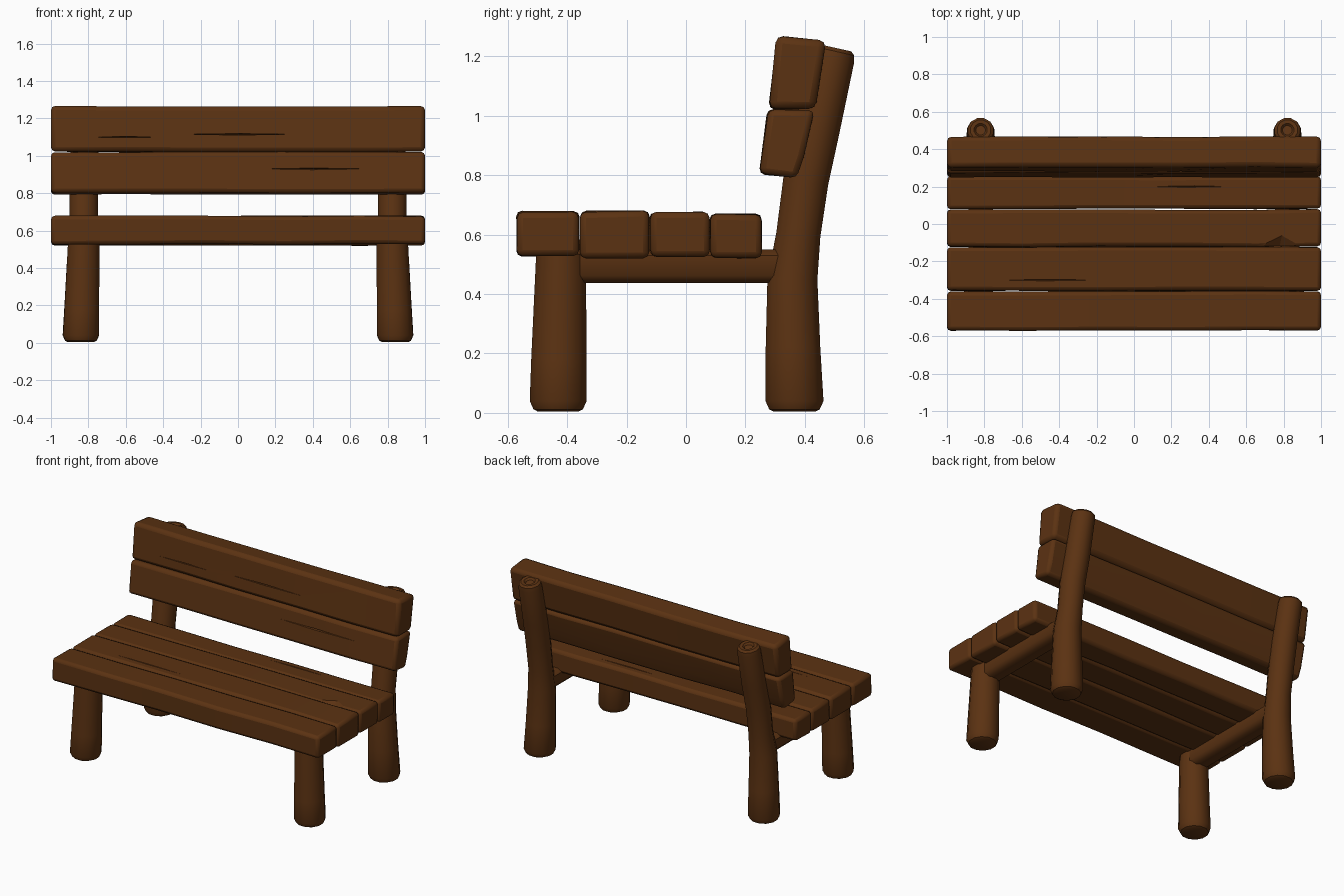
import bpy, bmesh, math, random
from mathutils import Vector

if "Cube" in bpy.data.objects:
    bpy.data.objects.remove(bpy.data.objects["Cube"])
random.seed(4)

wood = bpy.data.materials.new("brown wood")
wood.diffuse_color = (0.105, 0.032, 0.006, 1)
wood.use_nodes = True
wood.node_tree.nodes["Principled BSDF"].inputs["Base Color"].default_value = wood.diffuse_color


def finish(name, bm):
    bmesh.ops.recalc_face_normals(bm, faces=bm.faces)
    me = bpy.data.meshes.new(name)
    bm.to_mesh(me)
    bm.free()
    me.materials.append(wood)
    ob = bpy.data.objects.new(name, me)
    bpy.context.collection.objects.link(ob)
    return ob


def loft(rings):
    """Skin a list of equal-sized point rings and cap both ends."""
    bm = bmesh.new()
    vs = [[bm.verts.new(p) for p in r] for r in rings]
    n = len(vs[0])
    for a, b in zip(vs, vs[1:]):
        for i in range(n):
            j = (i + 1) % n
            bm.faces.new((a[i], a[j], b[j], b[i]))
    bm.faces.new(vs[0])
    bm.faces.new(vs[-1])
    return bm


def smooth(ob, angle=35):
    bpy.ops.object.select_all(action='DESELECT')
    ob.select_set(True)
    bpy.context.view_layer.objects.active = ob
    bpy.ops.object.shade_smooth_by_angle(angle=math.radians(angle))


def plank(name, profile, bevel=0.02, jitter=0.003):
    """Long board: (y, z) profile swept along x with a slight hand-hewn waviness."""
    rings = []
    for x in (-1, -0.6, -0.2, 0.25, 0.65, 1):
        rings.append([(x, y + random.uniform(-jitter, jitter),
                       z + random.uniform(-jitter, jitter)) for y, z in profile])
    ob = finish(name, loft(rings))
    smooth(ob)
    m = ob.modifiers.new("worn edges", 'BEVEL')
    m.width, m.segments, m.limit_method = bevel, 2, 'ANGLE'
    m.angle_limit = math.radians(40)
    return ob


def log(name, sections, sides=12):
    """Round post: sections are (x, y, z, radius, tilt about x)."""
    rings = []
    for x, y, z, r, t in sections:
        ring = []
        for i in range(sides):
            a = 2 * math.pi * (i + 0.5) / sides
            u, v = r * math.cos(a), r * math.sin(a)
            ring.append((x + u, y + v * math.cos(t), z + v * math.sin(t)))
        rings.append(ring)
    ob = finish(name, loft(rings))
    smooth(ob)
    return ob


def crack(target, centre, size):
    """Cut a pointed sliver out of a board."""
    bm = bmesh.new()
    tips = [bm.verts.new(Vector(centre) + Vector((s * size[0], 0, 0))) for s in (-1, 1)]
    mid = [bm.verts.new(Vector(centre) + Vector((k * size[0], a * size[1], b * size[2])))
           for k, a, b in ((0.1, 1, 0), (0, 0, 1), (-0.1, -1, 0), (0, 0, -1))]
    for i in range(4):
        for t in tips:
            bm.faces.new((mid[i], mid[(i + 1) % 4], t))
    cutter = finish("crack_cutter", bm)
    cutter.hide_render = True
    cutter.hide_set(True)
    m = target.modifiers.new("crack", 'BOOLEAN')
    m.operation, m.solver, m.object = 'DIFFERENCE', 'EXACT', cutter


# seat boards, front to back: y0, y1, bottom, top
seat = []
for i, (y0, y1, z0, z1) in enumerate(((-0.57, -0.36, 0.528, 0.678),
                                      (-0.356, -0.124, 0.522, 0.678),
                                      (-0.121, 0.077, 0.525, 0.675),
                                      (0.080, 0.253, 0.522, 0.668))):
    seat.append(plank("seat_board_%d" % (i + 1),
                      [(y0, z0), (y1, z0), (y1, z1), (y0, z1)], 0.02))
crack(seat[2], (0.78, -0.115, 0.68), (0.12, 0.06, 0.04))
crack(seat[1], (-0.45, -0.30, 0.68), (0.3, 0.005, 0.012))
crack(seat[3], (0.3, 0.2, 0.67), (0.25, 0.005, 0.012))

# backrest boards, leaning back
lower = plank("backrest_lower_board",
              [(0.247, 0.805), (0.372, 0.792), (0.398, 0.86), (0.433, 1.017), (0.275, 1.02)], 0.02)
upper = plank("backrest_upper_board",
              [(0.279, 1.023), (0.435, 1.02), (0.470, 1.25), (0.305, 1.268)], 0.024)
crack(upper, (0.0, 0.292, 1.115), (0.35, 0.015, 0.005))
crack(upper, (-0.6, 0.292, 1.10), (0.25, 0.015, 0.004))
crack(lower, (0.4, 0.262, 0.93), (0.3, 0.012, 0.005))

for s, side in ((-1, "left"), (1, "right")):
    # front leg, flaring towards a rounded foot
    log("front_leg_" + side, [
        (s * 0.84, -0.430, 0.004, 0.070, 0),
        (s * 0.84, -0.430, 0.012, 0.086, 0),
        (s * 0.84, -0.430, 0.040, 0.099, 0),
        (s * 0.835, -0.428, 0.18, 0.096, 0),
        (s * 0.825, -0.420, 0.535, 0.087, 0)])
    # rear post bending backwards, with a hollowed top end
    log("rear_post_" + side, [
        (s * 0.84, 0.365, 0.004, 0.072, 0),
        (s * 0.84, 0.365, 0.012, 0.088, 0),
        (s * 0.84, 0.365, 0.040, 0.101, 0),
        (s * 0.835, 0.360, 0.22, 0.095, 0),
        (s * 0.83, 0.358, 0.45, 0.087, -0.03),
        (s * 0.825, 0.378, 0.60, 0.077, -0.10),
        (s * 0.825, 0.403, 0.78, 0.079, -0.18),
        (s * 0.82, 0.440, 0.95, 0.079, -0.22),
        (s * 0.82, 0.494, 1.19, 0.075, -0.22),
        (s * 0.82, 0.500, 1.217, 0.070, -0.22),
        (s * 0.82, 0.503, 1.228, 0.056, -0.22),
        (s * 0.82, 0.503, 1.226, 0.036, -0.22),
        (s * 0.82, 0.501, 1.214, 0.026, -0.22)])
    # side rail joining front leg and rear post under the seat
    rail = [(s * 0.82 + a, b) for a, b in ((-0.065, 0.462), (-0.04, 0.437), (0.04, 0.437),
                                           (0.065, 0.462), (0.065, 0.53), (0.04, 0.55),
                                           (-0.04, 0.55), (-0.065, 0.53))]
    ob = finish("side_rail_" + side, loft([[(x, y, z) for x, z in rail] for y in (-0.42, 0.36)]))
    smooth(ob, 50)
